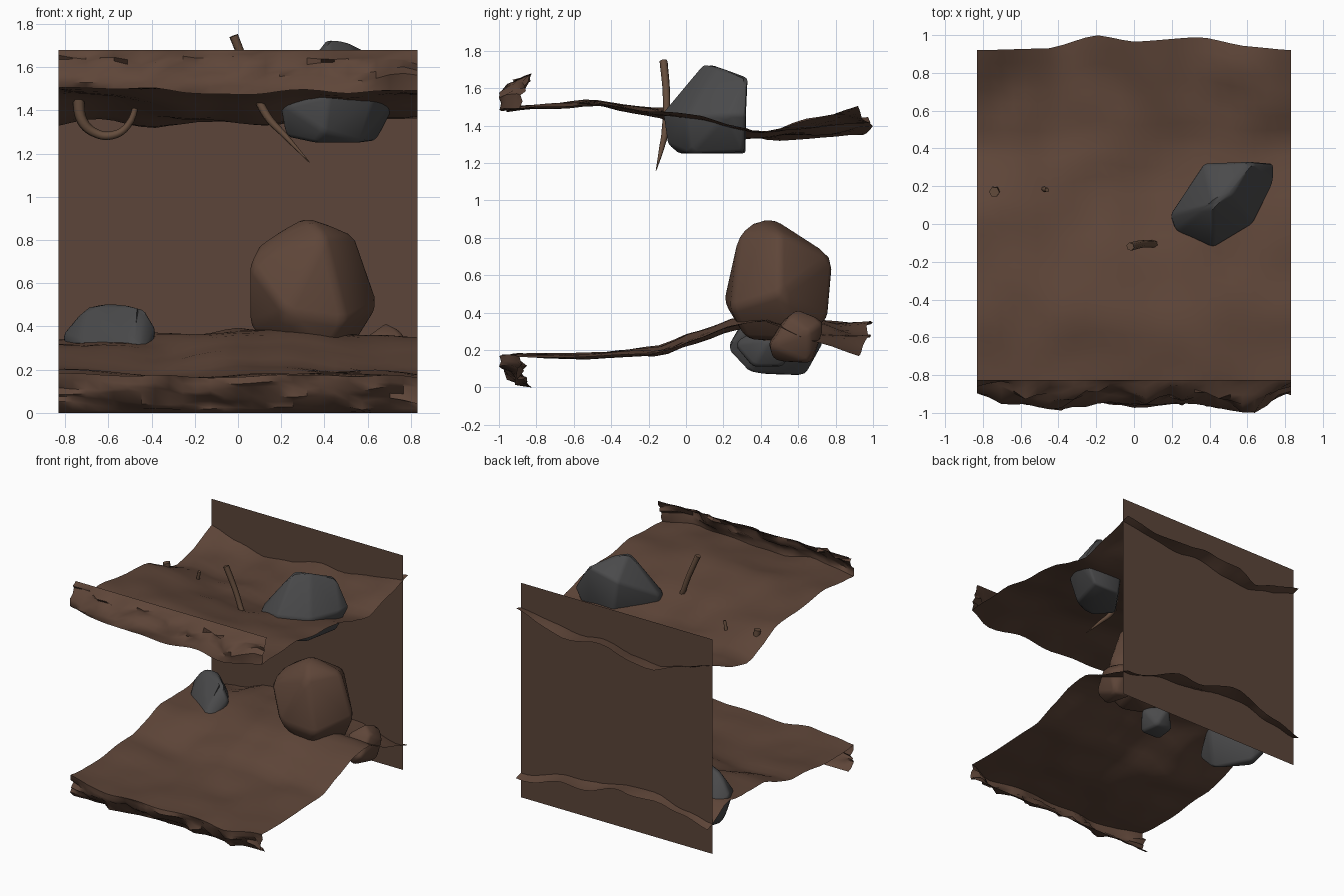
import bpy, bmesh, math
from mathutils import Vector, noise

if "Cube" in bpy.data.objects:
    bpy.data.objects.remove(bpy.data.objects["Cube"])


def material(name, rgb):
    m = bpy.data.materials.new(name)
    m.diffuse_color = (*rgb, 1)
    m.use_nodes = True
    m.node_tree.nodes["Principled BSDF"].inputs["Base Color"].default_value = m.diffuse_color
    return m


DIRT = material("brown dirt", (0.112, 0.060, 0.040))
WALL = material("wall dirt", (0.106, 0.059, 0.041))
STONE = material("grey stone", (0.068, 0.068, 0.070))
ROOT = material("root bark", (0.130, 0.074, 0.046))


def add(name, bm, mat, angle=35):
    bmesh.ops.recalc_face_normals(bm, faces=bm.faces)
    me = bpy.data.meshes.new(name)
    bm.to_mesh(me)
    bm.free()
    me.materials.append(mat)
    ob = bpy.data.objects.new(name, me)
    bpy.context.collection.objects.link(ob)
    bpy.ops.object.select_all(action='DESELECT')
    ob.select_set(True)
    bpy.context.view_layer.objects.active = ob
    bpy.ops.object.shade_smooth_by_angle(angle=math.radians(angle))
    return ob


def curve(xs, vs, x):
    """Smooth interpolation through a few control values."""
    x = min(max(x, xs[0]), xs[-1])
    for i in range(len(xs) - 1):
        if x <= xs[i + 1]:
            t = (x - xs[i]) / (xs[i + 1] - xs[i])
            t = 0.6 * t + 0.4 * t * t * (3 - 2 * t)
            return vs[i] * (1 - t) + vs[i + 1] * t


COLS = (-.83, -.6, -.4, -.2, 0, .4, .83)
ROWS = (-.97, -.5, -.15, .05, .25, .42, .65, .93)
FLOOR = ((.18, .18, .17, .16, .17, .18, .17), (.18, .17, .16, .16, .17, .18, .17),
         (.21, .19, .17, .19, .22, .20, .18), (.26, .26, .23, .28, .30, .28, .25),
         (.33, .31, .30, .34, .38, .36, .32), (.34, .33, .33, .36, .39, .37, .34),
         (.33, .33, .35, .37, .39, .33, .27), (.18, .28, .35, .34, .31, .25, .17))
CEILING = ((1.50, 1.51, 1.50, 1.48, 1.48, 1.49, 1.49), (1.53, 1.52, 1.52, 1.52, 1.52, 1.52, 1.51),
           (1.50, 1.49, 1.47, 1.46, 1.44, 1.46, 1.47), (1.48, 1.47, 1.43, 1.39, 1.38, 1.42, 1.45),
           (1.41, 1.41, 1.37, 1.35, 1.33, 1.38, 1.39), (1.33, 1.36, 1.32, 1.36, 1.32, 1.37, 1.37),
           (1.36, 1.36, 1.30, 1.36, 1.37, 1.40, 1.42), (1.50, 1.42, 1.33, 1.38, 1.43, 1.43, 1.50))
EDGE_X = (-.83, -.6, -.4, -.2, 0, .3, .6, .83)
FRONT_Y = (-.89, -.95, -.985, -.94, -.96, -.95, -1, -.89)
BACK_X = (-.83, -.45, -.2, 0, .35, .6, .83)
BACK_Y = (.92, .93, 1, .965, .99, .94, .92)


# Uneven dirt sheet with a ragged lip rolled back along its front edge
def sheet(name, table, lip_z, seed):
    bm = bmesh.new()
    nx, ny, nl = 26, 26, 7
    grid = []
    for i in range(nx + 1):
        x = -.83 + 1.66 * i / nx
        yf, yb = curve(EDGE_X, FRONT_Y, x), curve(BACK_X, BACK_Y, x)
        column = [curve(COLS, row, x) for row in table]
        line = []
        for j in range(ny + 1):
            y = yb + (yf - yb) * j / ny
            bump = noise.noise(Vector((x * 4, y * 4, seed)))
            z = curve(ROWS, column, y) + bump * (.022 + .03 * max(y, 0))
            line.append(bm.verts.new((x, y, z)))
        z0 = z
        for k in range(1, nl + 1):
            t = k / nl
            swell = math.sin(math.pi * t)
            rough = noise.noise(Vector((x * 8, t * 4, seed + 5))) * .08 * swell
            lift = noise.noise(Vector((x * 6, t * 4, seed + 9))) * .04 * swell
            y = min(max(yf + (-.825 - yf) * t ** 1.7 + rough, -1), -.825)
            z = z0 + (lip_z - z0) * (1 - (1 - t) ** 1.3) + lift
            line.append(bm.verts.new((x, y, min(max(z, 0), 1.68))))
        grid.append(line)
    for a, b in zip(grid, grid[1:]):
        for j in range(len(a) - 1):
            bm.faces.new((a[j], a[j + 1], b[j + 1], b[j]))
    add(name, bm, DIRT, 50)


sheet("dirt_floor", FLOOR, 0.0, 1.3)
sheet("dirt_ceiling", CEILING, 1.68, 8.7)

# Flat back wall
bm = bmesh.new()
bm.faces.new([bm.verts.new(p) for p in
              ((-.83, .86, 0), (.83, .86, 0), (.83, .86, 1.68), (-.83, .86, 1.68))])
add("back_wall", bm, WALL)


# Rocks: convex hull of a few corners with rounded edges
def rock(name, points, mat, bevel=.03):
    bm = bmesh.new()
    for p in points:
        bm.verts.new(p)
    res = bmesh.ops.convex_hull(bm, input=bm.verts)
    junk = [v for v in res["geom_interior"] if isinstance(v, bmesh.types.BMVert)]
    bmesh.ops.delete(bm, geom=junk, context='VERTS')
    bmesh.ops.dissolve_limit(bm, angle_limit=math.radians(8), verts=bm.verts, edges=bm.edges)
    bmesh.ops.bevel(bm, geom=list(bm.edges), offset=bevel, segments=2, profile=.5,
                    affect='EDGES', clamp_overlap=True)
    add(name, bm, mat, 40)


rock("large_boulder", (
    (.33, .38, .90), (.30, .48, .90), (.10, .45, .79), (.54, .50, .83), (.05, .34, .69),
    (.40, .28, .82), (.36, .79, .70), (.655, .50, .50), (.05, .50, .40), (.22, .20, .46),
    (.50, .24, .42), (.42, .76, .36), (.14, .70, .42), (.50, .60, .25), (.20, .42, .25),
    (.40, .32, .26)), DIRT)
rock("small_boulder", (
    (.68, .60, .42), (.60, .52, .36), (.76, .55, .38), (.79, .66, .30), (.55, .60, .28),
    (.70, .75, .36), (.62, .44, .24), (.75, .45, .22), (.60, .68, .14), (.74, .66, .13),
    (.66, .47, .14)), DIRT, .02)
rock("grey_floor_rock", (
    (-.70, .58, .505), (-.44, .44, .50), (-.58, .58, .50), (-.82, .62, .36), (-.37, .42, .38),
    (-.74, .46, .32), (-.50, .30, .34), (-.46, .20, .22), (-.76, .74, .24), (-.56, .70, .28),
    (-.70, .54, .09), (-.48, .34, .07), (-.62, .64, .06)), STONE)
rock("buried_grey_rock", (
    (.14, .42, .34), (-.01, .40, .26), (.29, .44, .26), (.14, .25, .24), (.16, .59, .25),
    (.05, .35, .12), (.23, .36, .11), (.21, .52, .11), (.06, .51, .13)), STONE, .02)
rock("grey_ceiling_rock", (
    (.42, .10, 1.74), (.52, .16, 1.71), (.62, .33, 1.66), (.37, .32, 1.60), (.74, .32, 1.46),
    (.74, .22, 1.46), (.19, .05, 1.44), (.22, -.04, 1.42), (.42, -.125, 1.47),
    (.63, .00, 1.45), (.40, -.10, 1.30), (.22, .04, 1.28), (.57, .02, 1.25),
    (.64, .31, 1.26), (.42, .32, 1.25), (.36, -.04, 1.25)), STONE)


# Roots: tapered tubes along a smooth path
def root(name, points, radii):
    cu = bpy.data.curves.new(name, 'CURVE')
    cu.dimensions = '3D'
    cu.bevel_depth = 1
    cu.bevel_resolution = 1
    cu.use_fill_caps = True
    cu.resolution_u = 5
    sp = cu.splines.new('BEZIER')
    sp.bezier_points.add(len(points) - 1)
    for bp, p, r in zip(sp.bezier_points, points, radii):
        bp.co, bp.radius = p, r
        bp.handle_left_type = bp.handle_right_type = 'AUTO'
    cu.materials.append(ROOT)
    bpy.context.collection.objects.link(bpy.data.objects.new(name, cu))


root("hanging_root", ((-.02, -.12, 1.745), (.05, -.105, 1.57), (.13, -.11, 1.38),
                      (.22, -.13, 1.28), (.33, -.16, 1.16)), (.022, .02, .02, .014, .002))
root("looped_root", ((-.74, .17, 1.47), (-.72, .18, 1.35), (-.66, .19, 1.295), (-.58, .19, 1.285),
                     (-.51, .19, 1.33), (-.46, .18, 1.47)), (.028, .025, .021, .019, .016, .012))
